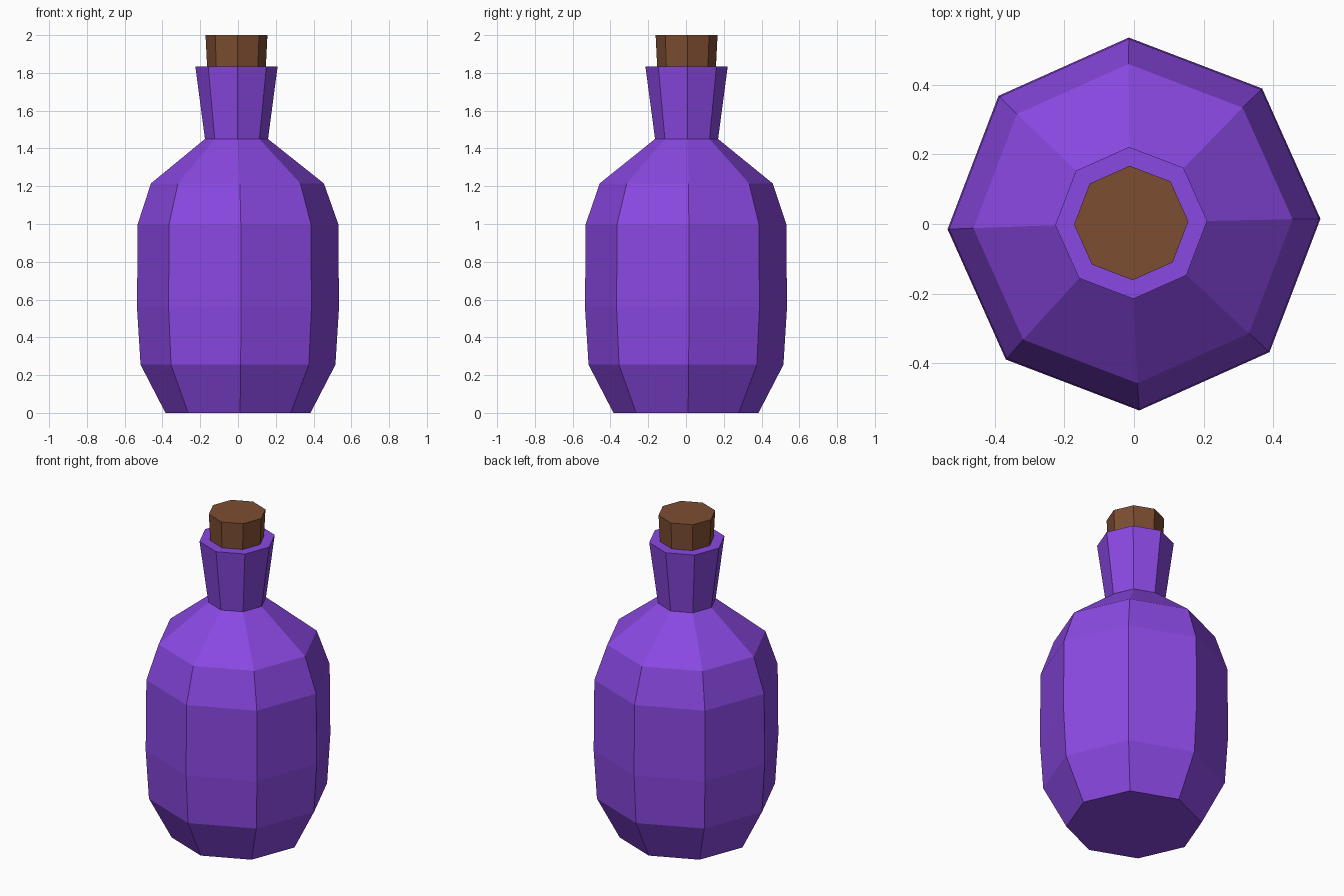
import bpy, bmesh, math

if "Cube" in bpy.data.objects:
    bpy.data.objects.remove(bpy.data.objects["Cube"])

SIDES = 8
TWIST = math.radians(1.6)


def material(name, rgb):
    m = bpy.data.materials.new(name)
    m.diffuse_color = (*rgb, 1.0)
    m.use_nodes = True
    m.node_tree.nodes["Principled BSDF"].inputs["Base Color"].default_value = m.diffuse_color
    return m


def lathe(name, profile, mat):
    """Stack octagonal rings (radius, z, centre x, centre y) and cap both ends."""
    bm = bmesh.new()
    rings = []
    for r, z, cx, cy in profile:
        ring = []
        for i in range(SIDES):
            a = TWIST + i * math.tau / SIDES
            ring.append(bm.verts.new((cx + r * math.cos(a), cy + r * math.sin(a), z)))
        rings.append(ring)
    for lo, hi in zip(rings, rings[1:]):
        for i in range(SIDES):
            j = (i + 1) % SIDES
            bm.faces.new((lo[i], lo[j], hi[j], hi[i]))
    bm.faces.new(rings[0][::-1])
    bm.faces.new(rings[-1])
    bmesh.ops.recalc_face_normals(bm, faces=bm.faces)
    mesh = bpy.data.meshes.new(name)
    bm.to_mesh(mesh)
    bm.free()
    mesh.materials.append(mat)
    obj = bpy.data.objects.new(name, mesh)
    bpy.context.collection.objects.link(obj)
    return obj


purple = material("purple glass", (0.254, 0.065, 0.76))
brown = material("brown cork", (0.202, 0.074, 0.031))

# Bottle: rounded body, sloping shoulder, flared neck set slightly off centre
NX, NY = -0.008, 0.003
lathe("bottle", [
    (0.384, 0.0, 0, 0),
    (0.516, 0.255, 0, 0),
    (0.535, 0.56, 0, 0),
    (0.531, 1.0, 0, 0),
    (0.458, 1.215, -0.003, 0.001),
    (0.167, 1.45, NX, NY),
    (0.218, 1.835, NX, NY),
], purple)

# Cork stopper, tapering into the neck
lathe("cork", [
    (0.150, 1.72, NX, NY),
    (0.164, 2.0, NX, NY),
], brown)
